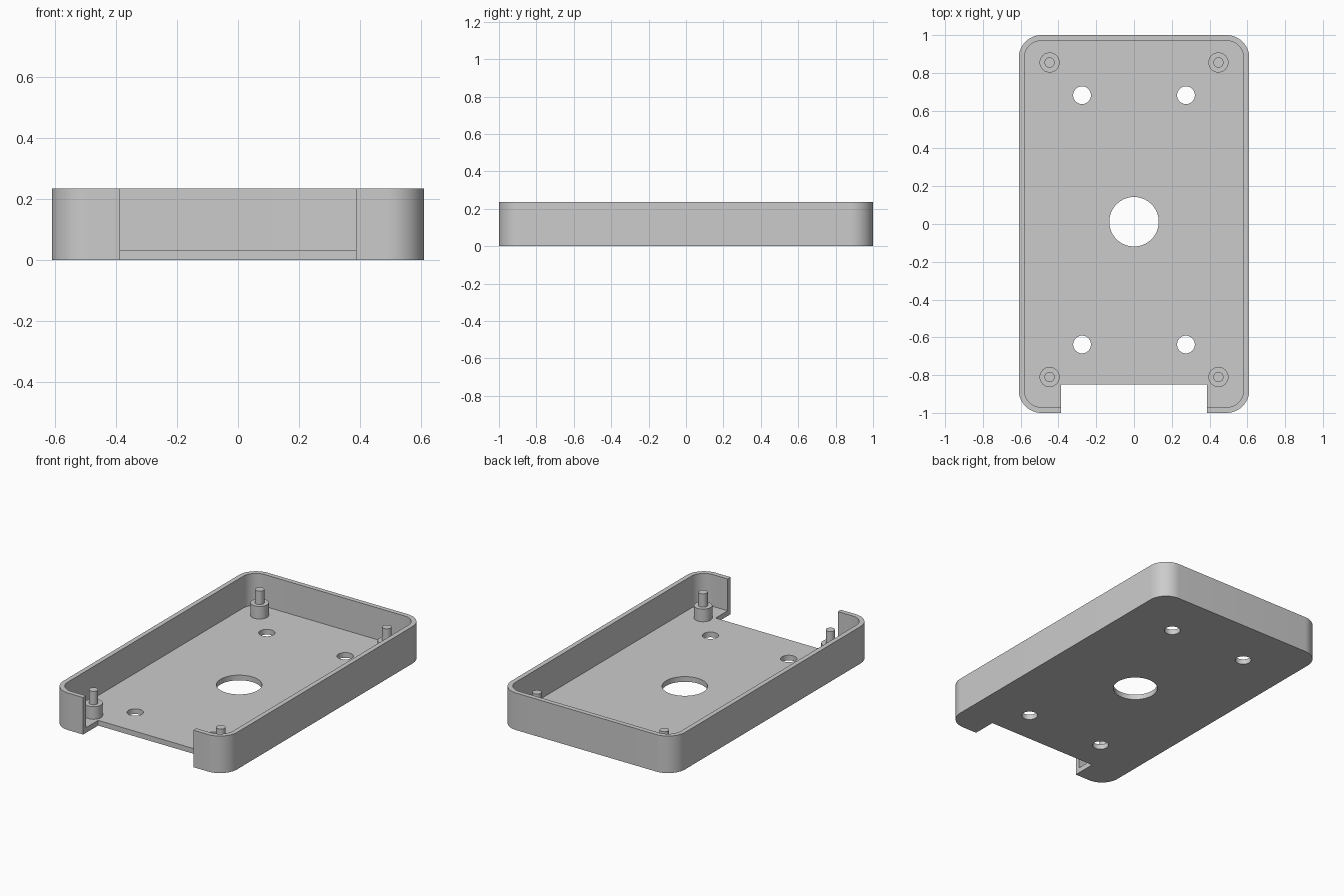
import bpy, bmesh, math

cube = bpy.data.objects.get("Cube")
if cube:
    bpy.data.objects.remove(cube, do_unlink=True)

HX, HY, HEIGHT = 0.61, 1.0, 0.235
WALL, FLOOR, RADIUS = 0.03, 0.033, 0.12

grey = bpy.data.materials.new("plain grey")
grey.use_nodes = True
colour = (0.6, 0.6, 0.6, 1)
grey.diffuse_color = colour
grey.node_tree.nodes["Principled BSDF"].inputs["Base Color"].default_value = colour


def prism(name, outline, z0, z1):
    """Extrude a flat outline from z0 to z1."""
    bm = bmesh.new()
    face = bm.faces.new([bm.verts.new((x, y, z0)) for x, y in outline])
    top = bmesh.ops.extrude_face_region(bm, geom=[face])
    moved = [v for v in top["geom"] if isinstance(v, bmesh.types.BMVert)]
    bmesh.ops.translate(bm, verts=moved, vec=(0, 0, z1 - z0))
    bmesh.ops.recalc_face_normals(bm, faces=bm.faces)
    mesh = bpy.data.meshes.new(name)
    bm.to_mesh(mesh)
    bm.free()
    mesh.materials.append(grey)
    obj = bpy.data.objects.new(name, mesh)
    bpy.context.collection.objects.link(obj)
    return obj


def circle(cx, cy, r, n=48):
    return [(cx + r * math.cos(math.tau * i / n), cy + r * math.sin(math.tau * i / n))
            for i in range(n)]


def rounded(hx, hy, r, n=16):
    points = []
    for k, (sx, sy) in enumerate([(1, 1), (-1, 1), (-1, -1), (1, -1)]):
        for i in range(n + 1):
            a = (k + i / n) * math.pi / 2
            points.append((sx * (hx - r) + r * math.cos(a), sy * (hy - r) + r * math.sin(a)))
    return points


def smooth(obj):
    bpy.ops.object.select_all(action='DESELECT')
    obj.select_set(True)
    bpy.context.view_layer.objects.active = obj
    bpy.ops.object.shade_smooth_by_angle(angle=math.radians(30))


# Open tray with rounded corners
tray = prism("tray", rounded(HX, HY, RADIUS), 0, HEIGHT)

# Cutters: cavity, front notch, centre opening and screw holes
nx, ny = 0.387, -0.85
cutters = [
    prism("cavity_cutter", rounded(HX - WALL, HY - WALL, RADIUS - WALL), FLOOR, 0.5),
    prism("notch_cutter", [(-nx, -1.2), (nx, -1.2), (nx, ny), (-nx, ny)], -0.2, 0.6),
    prism("opening_cutter", circle(0, 0.012, 0.131, 64), -0.2, 0.4),
]
for x in (-0.275, 0.275):
    for y in (-0.638, 0.682):
        cutters.append(prism("screw_hole_cutter", circle(x, y, 0.047), -0.2, 0.4))

for cutter in cutters:
    cutter.hide_render = True
    mod = tray.modifiers.new(cutter.name, 'BOOLEAN')
    mod.operation = 'DIFFERENCE'
    mod.solver = 'EXACT'
    mod.object = cutter

# Bake the cuts, then drop the cutters
bpy.context.view_layer.update()
evaluated = tray.evaluated_get(bpy.context.evaluated_depsgraph_get())
cut_mesh = bpy.data.meshes.new_from_object(evaluated)
tray.modifiers.clear()
tray.data = cut_mesh
for cutter in cutters:
    bpy.data.objects.remove(cutter, do_unlink=True)
smooth(tray)

# Corner standoffs with locating pins
for side, x in (("right", -0.447), ("left", 0.447)):
    for end, y in (("front", -0.81), ("back", 0.855)):
        smooth(prism(f"{end}_{side}_standoff", circle(x, y, 0.053), FLOOR - 0.005, 0.113))
        smooth(prism(f"{end}_{side}_pin", circle(x, y, 0.027, 32), 0.11, 0.198))
